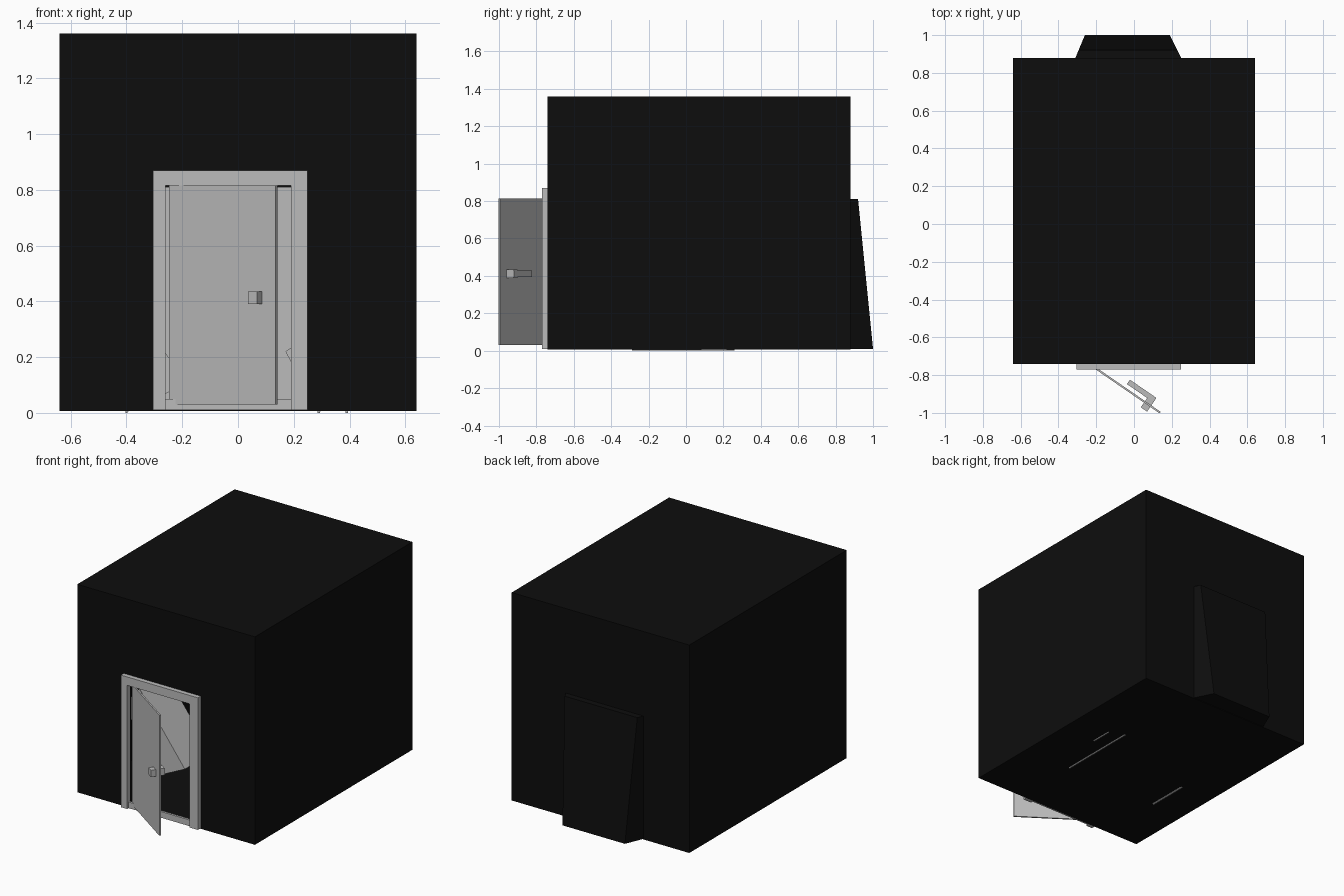
import bpy
import math
from mathutils import Vector, Matrix

if "Cube" in bpy.data.objects:
    bpy.data.objects.remove(bpy.data.objects["Cube"])


def material(name, value):
    m = bpy.data.materials.new(name)
    m.diffuse_color = (value, value, value, 1)
    m.use_nodes = True
    m.node_tree.nodes["Principled BSDF"].inputs["Base Color"].default_value = m.diffuse_color
    return m


BLACK = material("flat black", 0.004)
GRAY = material("light gray", 0.5)


def mesh_object(name, verts, faces, mat):
    me = bpy.data.meshes.new(name)
    me.from_pydata(verts, [], faces)
    me.materials.append(mat)
    ob = bpy.data.objects.new(name, me)
    bpy.context.collection.objects.link(ob)
    return ob


def loft(name, a, b, mat):
    """Closed solid between two matching rings of points."""
    n = len(a)
    faces = [tuple(range(n))[::-1], tuple(range(n, 2 * n))]
    faces += [(i, (i + 1) % n, n + (i + 1) % n, n + i) for i in range(n)]
    return mesh_object(name, list(a) + list(b), faces, mat)


def box(name, x, y, z, mat):
    ring = lambda h: [(x[0], y[0], h), (x[1], y[0], h), (x[1], y[1], h), (x[0], y[1], h)]
    return loft(name, ring(z[0]), ring(z[1]), mat)


def prism(name, profile, y, mat):
    """Extrude an x-z profile (counter-clockwise from the front) along y."""
    return loft(name, [(px, y[0], pz) for px, pz in profile],
                [(px, y[1], pz) for px, pz in profile], mat)


# Black room shell, with a doorway in the front wall
X, Y0, Y1, Z0, Z1, T = 0.64, -0.74, 0.88, 0.01, 1.36, 0.015
DL, DR, DT = -0.26, 0.19, 0.815
box("room_floor", (-X, X), (Y0, Y1), (Z0 - 0.004, Z0), BLACK)
box("room_ceiling", (-X, X), (Y0, Y1), (Z1 - T, Z1), BLACK)
box("left_wall", (-X, -X + T), (Y0, Y1), (Z0, Z1 - T), BLACK)
box("right_wall", (X - T, X), (Y0, Y1), (Z0, Z1 - T), BLACK)
box("back_wall", (-X + T, X - T), (Y1 - T, Y1), (Z0, Z1 - T), BLACK)
box("front_wall_left", (-X + T, DL), (Y0, Y0 + T), (Z0, Z1 - T), BLACK)
box("front_wall_right", (DR, X - T), (Y0, Y0 + T), (Z0, Z1 - T), BLACK)
box("front_wall_top", (DL, DR), (Y0, Y0 + T), (DT, Z1 - T), BLACK)

# Tapered bay on the back wall with a sloping outer face
loft("back_bay",
     [(-0.31, Y1, Z0), (0.25, Y1, Z0), (0.25, Y1, 0.81), (-0.31, Y1, 0.81)],
     [(-0.26, 1.0, Z0), (0.19, 1.0, Z0), (0.23, 0.92, 0.81), (-0.293, 0.92, 0.81)], BLACK)
box("back_panel", (DL, DR), (0.855, Y1 - T), (0.02, 0.81), GRAY)

# Door frame as one inverted U, with a low threshold
prism("door_frame", [(-0.305, Z0), (DL, Z0), (DL, DT), (DR, DT), (DR, Z0),
                     (0.25, Z0), (0.25, 0.87), (-0.305, 0.87)], (-0.77, Y0), GRAY)
box("door_sill", (DL, DR), (-0.755, Y0), (Z0, 0.05), GRAY)

# Open door and its handles, built along +x then swung on the hinge
swing = Matrix.Translation((-0.245, -0.735, 0)) @ Matrix.Rotation(math.radians(-34.5), 4, 'Z')
parts = [
    box("door_leaf", (0, 0.465), (-0.005, 0.005), (0.03, 0.815), GRAY),
    box("handle_shaft", (0.365, 0.405), (-0.035, 0.05), (0.39, 0.435), GRAY),
    box("handle_lever", (0.235, 0.405), (0.025, 0.053), (0.395, 0.43), GRAY),
]
for ob in parts:
    ob.data.transform(swing)

# Tipped crates inside, each resting an edge on the floor
prism("left_crate", [(-0.40, 0.002), (-0.18, 0.107), (-0.507, 0.545), (-0.61, 0.42)],
      (-0.29, -0.02), GRAY)
prism("right_crate", [(0.29, 0.002), (0.56, 0.18), (0.44, 0.40), (0.17, 0.22)],
      (-0.28, 0.26), GRAY)

# Thin edges showing under the floor
for i, (x, y0, y1) in enumerate([(-0.40, -0.29, -0.01), (0.29, -0.28, 0.26), (0.39, 0.08, 0.22)]):
    box(f"floor_edge_{i}", (x - 0.004, x + 0.004), (y0, y1), (0.0, 0.012), GRAY)
